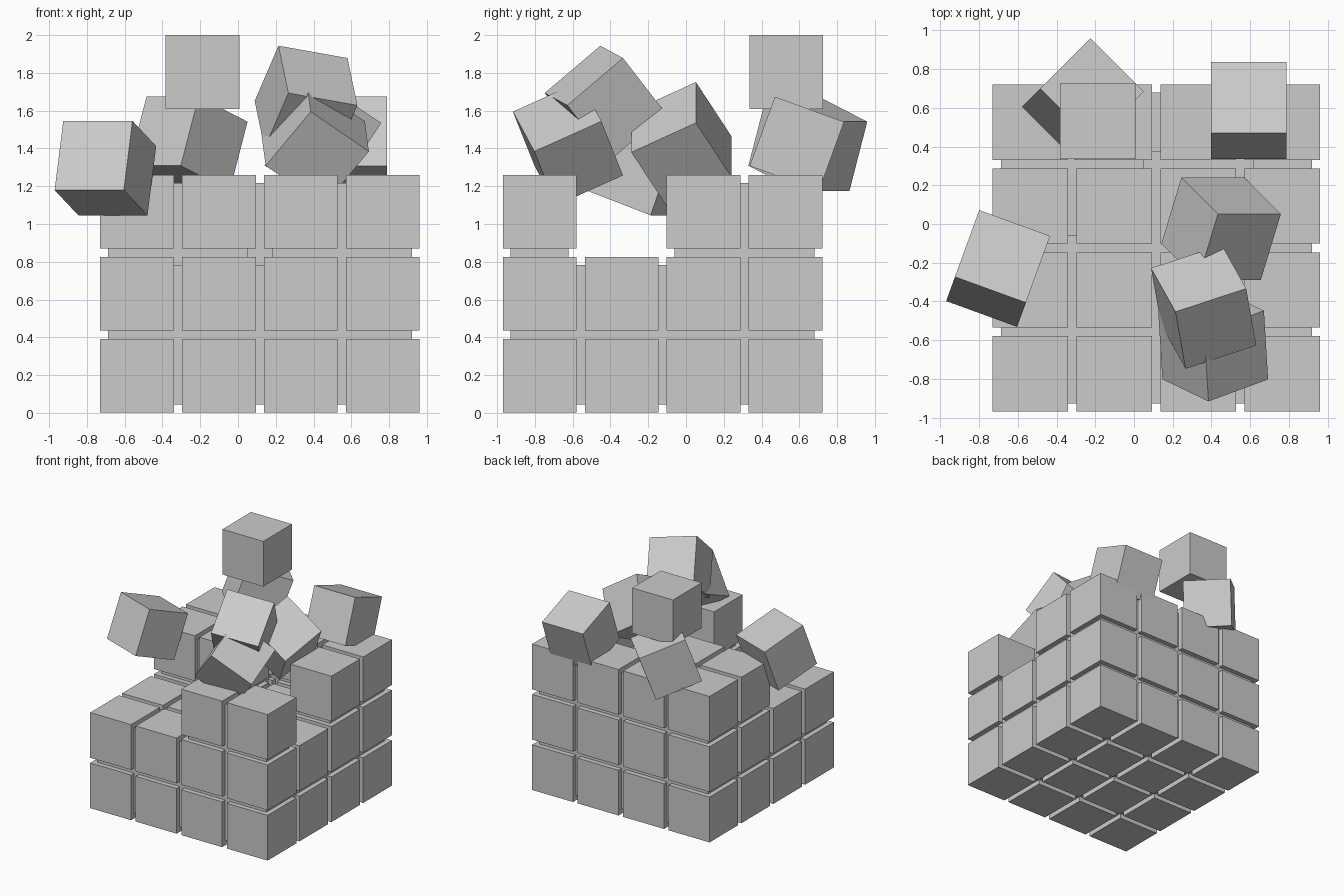
import bpy
import bmesh
from math import radians
from mathutils import Matrix, Vector, Euler

default = bpy.data.objects.get("Cube")
if default:
    bpy.data.objects.remove(default, do_unlink=True)

SIZE = 0.39
PITCH = 0.434
INSET = 0.042
FIRST = Vector((-0.535, -0.775, 0.197))  # centre of the lowest corner block

grey = bpy.data.materials.new("plain_grey")
grey.use_nodes = True
colour = (0.6, 0.6, 0.6, 1)
grey.diffuse_color = colour
grey.node_tree.nodes["Principled BSDF"].inputs["Base Color"].default_value = colour


def add_box(name, centre, size, turn=(0, 0, 0)):
    bm = bmesh.new()
    rotation = Euler([radians(a) for a in turn]).to_matrix().to_4x4()
    bmesh.ops.create_cube(bm, size=1, matrix=rotation @ Matrix.Diagonal((*size, 1)))
    mesh = bpy.data.meshes.new(name)
    bm.to_mesh(mesh)
    bm.free()
    mesh.materials.append(grey)
    obj = bpy.data.objects.new(name, mesh)
    obj.location = centre
    bpy.context.collection.objects.link(obj)
    return obj


def cell_centre(cell):
    return FIRST + PITCH * Vector(cell)


def add_core(name, low_cell, high_cell):
    """Recessed filler behind the gaps of a group of blocks."""
    half = Vector((1, 1, 1)) * (SIZE / 2 - INSET)
    low = cell_centre(low_cell) - half
    high = cell_centre(high_cell) + half
    add_box(name, (low + high) / 2, high - low)


# Stacked blocks: two full layers and a broken top layer, front row first
top_layer = ["..##", "....", "##.#", "####"]
for i in range(4):
    for j in range(4):
        for k in range(3):
            if k < 2 or top_layer[j][i] == "#":
                add_box("stacked_block", cell_centre((i, j, k)), (SIZE,) * 3)

# Recessed core
add_core("lower_core", (0, 0, 0), (3, 3, 1))
add_core("front_core", (2, 0, 1), (3, 0, 2))
add_core("back_core", (0, 3, 1), (3, 3, 2))
add_core("right_core", (0, 2, 1), (1, 3, 2))
add_core("left_core", (3, 2, 1), (3, 3, 2))

# Loose blocks: name, centre, rotation in degrees
loose = [
    ("floating_block", (-0.188, 0.53, 1.805), (0, 0, 0)),
    ("back_left_block", (0.593, 0.587, 1.424), (-20, 0, 0)),
    ("back_right_block", (-0.264, 0.645, 1.425), (0, 20, 45)),
    ("right_block", (-0.702, -0.23, 1.296), (-20, 0, -20)),
    ("middle_block", (0.45, -0.025, 1.423), (-61.3, 33.6, 0)),
    ("front_block", (0.409, -0.625, 1.426), (29.1, 32.7, 20.2)),
    ("upper_block", (0.36, -0.428, 1.64), (-49.4, 9.6, 18.2)),
]
for name, centre, turn in loose:
    add_box(name, centre, (SIZE,) * 3, turn)
